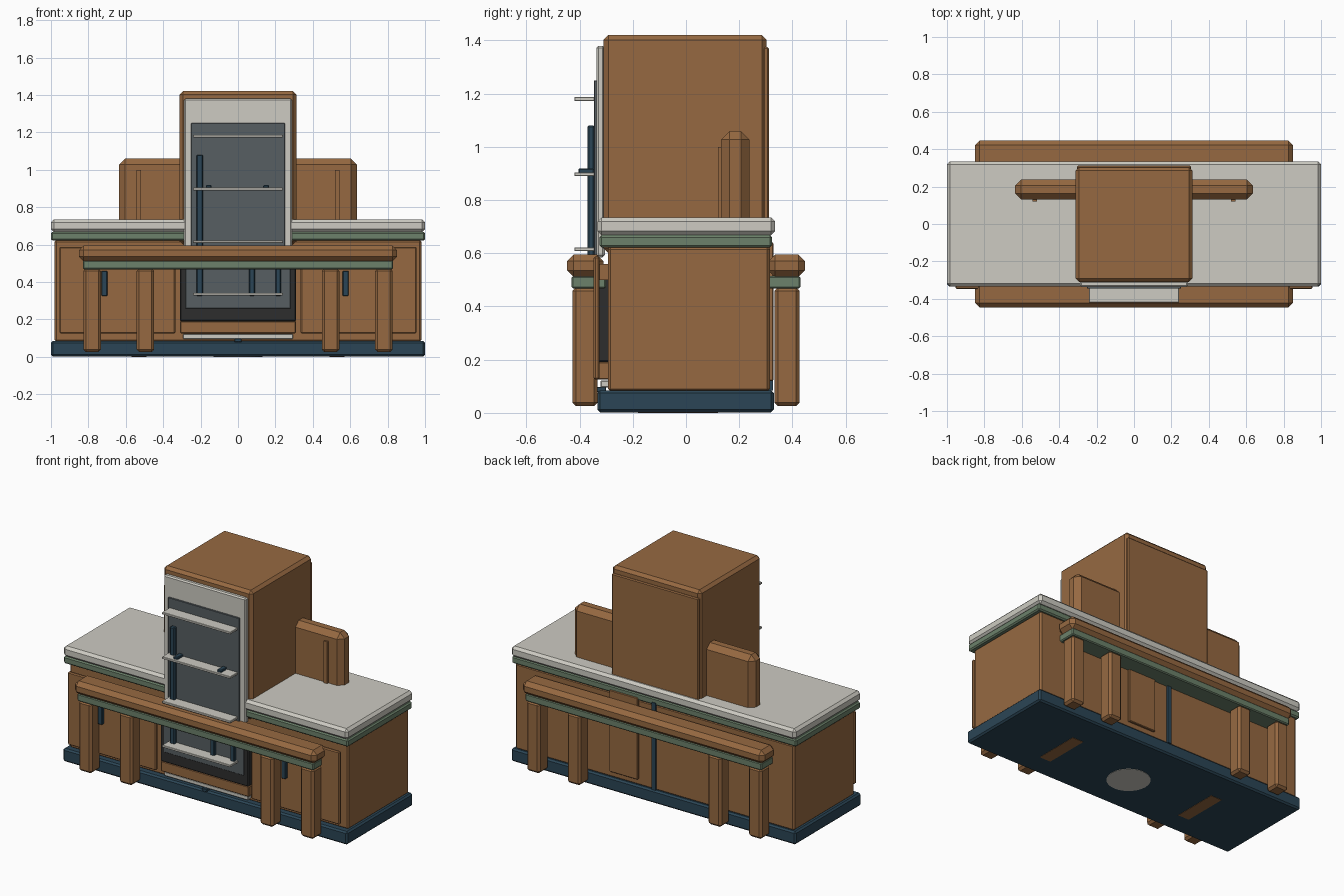
import bpy, bmesh


def material(name, rgb):
    m = bpy.data.materials.new(name)
    m.diffuse_color = (*rgb, 1)
    return m


WOOD = material("warm wood", (0.305, 0.141, 0.053))
STONE = material("pale stone", (0.61, 0.597, 0.54))
GREEN = material("sage green", (0.15, 0.22, 0.145))
NAVY = material("dark navy", (0.024, 0.060, 0.092))
GLASS = material("grey glass", (0.095, 0.112, 0.122))
BLACK = material("charcoal", (0.026, 0.026, 0.026))


def finish(bm, name, mat):
    me = bpy.data.meshes.new(name)
    bm.to_mesh(me)
    bm.free()
    me.materials.append(mat)
    ob = bpy.data.objects.new(name, me)
    bpy.context.collection.objects.link(ob)
    return ob


def box(name, mat, x, y, z, bevel=0.0):
    """Chamfered box from (min, max) ranges."""
    bm = bmesh.new()
    bmesh.ops.create_cube(bm, size=1)
    for v in bm.verts:
        for i, r in enumerate((x, y, z)):
            v.co[i] = r[0] if v.co[i] < 0 else r[1]
    if bevel:
        bmesh.ops.bevel(bm, geom=bm.edges[:], offset=bevel, segments=1,
                        affect='EDGES', clamp_overlap=True)
    return finish(bm, name, mat)


def span(side, a, b):
    """Range a..b mirrored to the given side."""
    return tuple(sorted((side * a, side * b)))


# Island base, band and counter
box("plinth", NAVY, (-1, 1), (-0.333, 0.33), (0.002, 0.085), 0.01)
box("cabinet_body", WOOD, (-0.98, 0.98), (-0.293, 0.315), (0.08, 0.625), 0.01)
box("green_band", GREEN, (-1, 1), (-0.325, 0.323), (0.622, 0.668), 0.008)
box("countertop", STONE, (-1, 1), (-0.333, 0.335), (0.667, 0.735), 0.016)

# Benches with green aprons and legs, front and back
for s, face in ((-1, "front"), (1, "back")):
    box(face + "_bench_top", WOOD, (-0.85, 0.85), span(s, 0.31, 0.447), (0.51, 0.595), 0.025)
    box(face + "_bench_apron", GREEN, (-0.83, 0.83), span(s, 0.30, 0.43), (0.468, 0.515), 0.006)
    for x in (-0.78, -0.495, 0.495, 0.78):
        box(face + "_leg", WOOD, (x - 0.047, x + 0.047), span(s, 0.332, 0.427),
            (0.025, 0.472), 0.014)

# Tall oven tower, its back panel and the side boards
box("tower", WOOD, (-0.312, 0.312), (-0.31, 0.303), (0.60, 1.42), 0.018)
box("tower_back_panel", WOOD, (-0.305, 0.305), (0.29, 0.312), (0.72, 1.375), 0.006)
box("side_board", WOOD, (-0.635, 0.635), (0.132, 0.238), (0.667, 1.06), 0.032)
for s in (-1, 1):
    box("board_strip", WOOD, span(s, 0.518, 0.543), (0.12, 0.134), (0.72, 1.0))

# Tower front: pale frame with glass
box("tower_frame", STONE, (-0.288, 0.288), (-0.337, -0.305), (0.585, 1.38), 0.008)
box("upper_glass", GLASS, (-0.25, 0.25), (-0.346, -0.33), (0.52, 1.25), 0.002)

# Lower oven front with drawer and grille
box("oven_surround", BLACK, (-0.31, 0.31), (-0.338, -0.285), (0.19, 0.53), 0.006)
box("lower_glass", GLASS, (-0.28, 0.28), (-0.344, -0.33), (0.258, 0.52), 0.002)
box("oven_drawer", WOOD, (-0.31, 0.31), (-0.335, -0.285), (0.125, 0.192), 0.005)
box("base_grille", STONE, (-0.295, 0.295), (-0.322, -0.285), (0.095, 0.122), 0.004)
box("grille_latch", NAVY, (-0.018, 0.018), (-0.338, -0.30), (0.078, 0.098), 0.003)

# Wire racks in front of the glass
for z in (0.335, 0.615, 0.897, 1.18):
    box("rack", STONE, (-0.24, 0.24), (-0.42, -0.342), (z - 0.007, z + 0.007), 0.002)
for x in (-0.157, 0.15):
    box("rack_knob", NAVY, (x - 0.015, x + 0.015), (-0.405, -0.345), (0.90, 0.918), 0.004)

# Upright handles over the glass
box("long_handle", NAVY, (-0.222, -0.188), (-0.37, -0.344), (0.325, 1.08), 0.005)
for x in (0.075, 0.215):
    box("short_handle", NAVY, (x - 0.015, x + 0.015), (-0.368, -0.342), (0.325, 0.50), 0.005)

# Front cabinet doors with handles
for s in (-1, 1):
    box("cabinet_door", WOOD, span(s, 0.335, 0.955), (-0.347, -0.325), (0.125, 0.588), 0.006)
    box("door_hinge_rail", WOOD, span(s, 0.36, 0.93), (-0.327, -0.29), (0.50, 0.56))
for x in (-0.715, 0.575):
    box("door_handle", NAVY, (x - 0.016, x + 0.016), (-0.368, -0.345), (0.325, 0.46), 0.004)

# Back details: central strip and access panel
box("back_strip", NAVY, (-0.014, 0.014), (0.31, 0.327), (0.085, 0.64))
box("back_panel", WOOD, (0.11, 0.31), (0.31, 0.329), (0.12, 0.64), 0.004)

# Underside plates
for s in (-1, 1):
    box("underside_plate", WOOD, span(s, 0.49, 0.57), (-0.18, 0.12), (0.0, 0.004))
bm = bmesh.new()
bmesh.ops.create_cone(bm, cap_ends=True, segments=32, radius1=0.13, radius2=0.13, depth=0.004)
disc = finish(bm, "underside_disc", STONE)
disc.location = (0, -0.05, 0.002)
